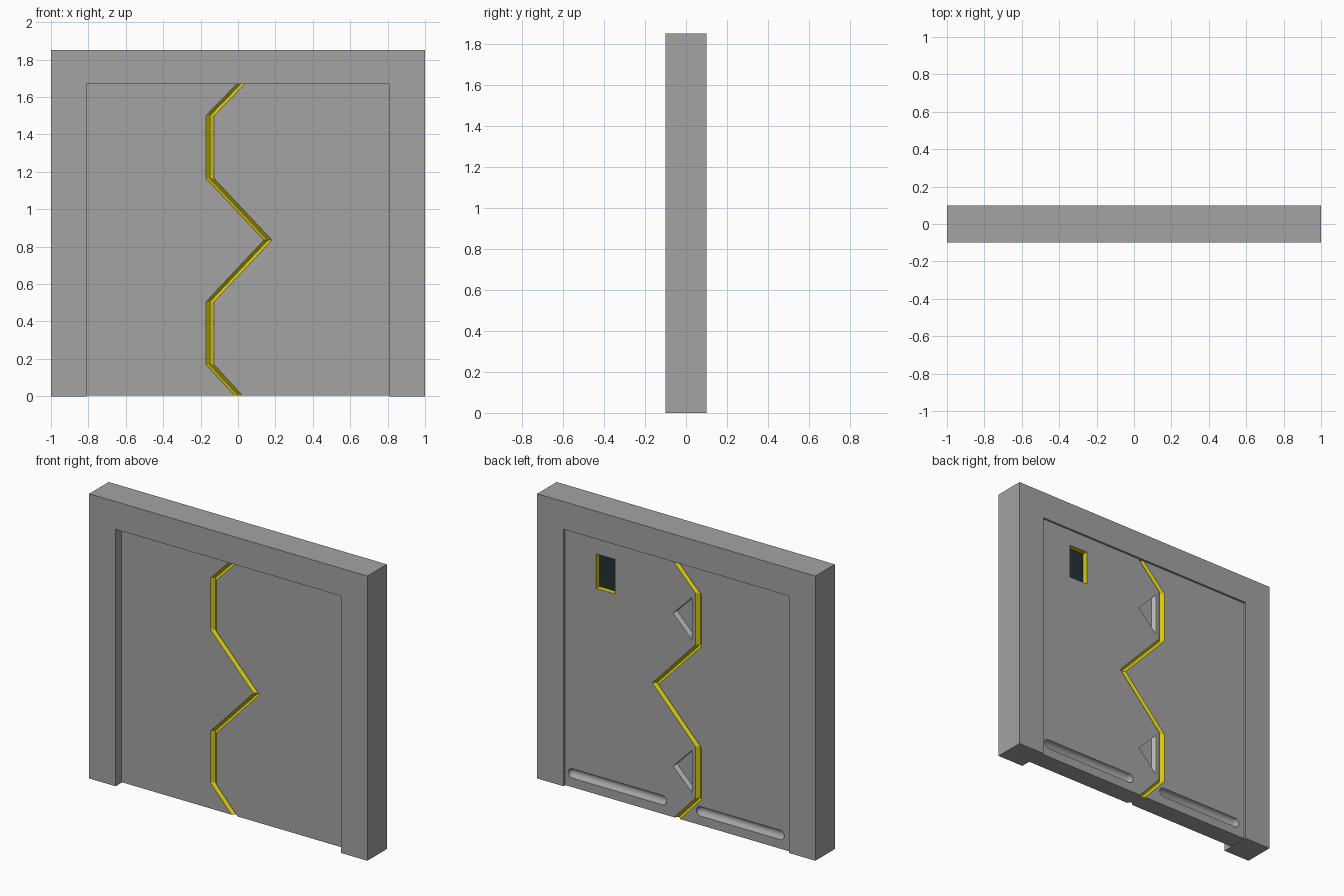
import bpy, bmesh
from mathutils import Matrix

if "Cube" in bpy.data.objects:
    bpy.data.objects.remove(bpy.data.objects["Cube"])


def material(name, rgb):
    m = bpy.data.materials.new(name)
    m.diffuse_color = (*rgb, 1)
    m.use_nodes = True
    m.node_tree.nodes["Principled BSDF"].inputs["Base Color"].default_value = m.diffuse_color
    return m


MATS = [material("door grey", (0.36, 0.37, 0.36)),
        material("warning yellow", (0.68, 0.58, 0.005)),
        material("screen dark", (0.016, 0.032, 0.032)),
        material("light grey", (0.58, 0.59, 0.58))]
GREY, YELLOW, DARK, LIGHT = range(4)


def finish(bm, name):
    bmesh.ops.recalc_face_normals(bm, faces=bm.faces)
    me = bpy.data.meshes.new(name)
    bm.to_mesh(me)
    bm.free()
    for m in MATS:
        me.materials.append(m)
    ob = bpy.data.objects.new(name, me)
    bpy.context.collection.objects.link(ob)
    return ob


def prism(name, pts, y0, y1, wall=GREY, cap=GREY):
    """Extrude an xz outline from y0 to y1."""
    bm = bmesh.new()
    a = [bm.verts.new((x, y0, z)) for x, z in pts]
    b = [bm.verts.new((x, y1, z)) for x, z in pts]
    for loop in (a, b):
        bm.faces.new(loop).material_index = cap
    n = len(pts)
    for i in range(n):
        j = (i + 1) % n
        bm.faces.new((a[i], a[j], b[j], b[i])).material_index = wall
    return finish(bm, name)


# Surrounding frame
W, TOP, BASE = 0.81, 1.67, 0.003
prism("frame", [(-1, 0), (-W, 0), (-W, TOP), (W, TOP), (W, 0), (1, 0),
                (1, 1.85), (-1, 1.85)], -0.1, 0.1)

# Sliding door leaves meeting along a zigzag with yellow chamfers
FRONT, BACK, CH, DEPTH = -0.038, 0.086, 0.0215, 0.02
ZIG = [(0.003, BASE), (-0.15, 0.17), (-0.15, 0.505), (0.16, 0.835),
       (-0.15, 1.165), (-0.15, 1.5), (0.015, TOP)]


def leaf(name, side):
    bm = bmesh.new()
    rings = []
    for y, off in ((FRONT, CH), (FRONT + DEPTH, 0), (BACK - DEPTH, 0), (BACK, CH)):
        pts = [(x + side * off, z) for x, z in ZIG] + [(side * W, TOP), (side * W, BASE)]
        rings.append([bm.verts.new((x, y, z)) for x, z in pts])
    bm.faces.new(rings[0])
    bm.faces.new(rings[-1])
    n = len(rings[0])
    for r, s in zip(rings, rings[1:]):
        for i in range(n):
            j = (i + 1) % n
            f = bm.faces.new((r[i], r[j], s[j], s[i]))
            f.material_index = YELLOW if i < len(ZIG) - 1 else GREY
    return finish(bm, name)


def capsule(name, x0, x1, z, r):
    bm = bmesh.new()
    bmesh.ops.create_uvsphere(bm, u_segments=24, v_segments=11, radius=r,
                              matrix=Matrix.Rotation(1.5707963, 4, 'Y'))
    for v in bm.verts:
        v.co.x += x1 - r if v.co.x > 0 else x0 + r
        v.co.y += BACK
        v.co.z += z
    for f in bm.faces:
        f.smooth = True
    return finish(bm, name)


def cut(ob, cutter):
    cutter.hide_render = True
    mod = ob.modifiers.new("cut", 'BOOLEAN')
    mod.operation = 'DIFFERENCE'
    mod.solver = 'EXACT'
    mod.object = cutter
    bpy.context.view_layer.objects.active = ob
    bpy.ops.object.modifier_apply(modifier=mod.name)
    bpy.data.objects.remove(cutter)


wide = leaf("door_leaf_right", 1)
narrow = leaf("door_leaf_left", -1)

# Triangular hand pockets on the back
for z in (0.335, 1.328):
    cut(wide, prism("pocket_cutter", [(-0.103, z - 0.137), (-0.103, z + 0.137), (0.032, z)],
                    BACK - 0.04, BACK + 0.05, LIGHT, GREY))

# Recessed window with yellow reveal
cut(wide, prism("window_cutter", [(0.45, 1.34), (0.586, 1.34), (0.586, 1.565), (0.45, 1.565)],
                BACK - 0.035, BACK + 0.05, YELLOW, DARK))

# Round-ended grooves near the floor
cut(wide, capsule("groove_cutter", 0.08, 0.787, 0.092, 0.031))
cut(narrow, capsule("groove_cutter", -0.767, -0.134, 0.092, 0.031))

for ob in (wide, narrow):
    bpy.ops.object.select_all(action='DESELECT')
    ob.select_set(True)
    bpy.context.view_layer.objects.active = ob
    bpy.ops.object.shade_smooth_by_angle()
